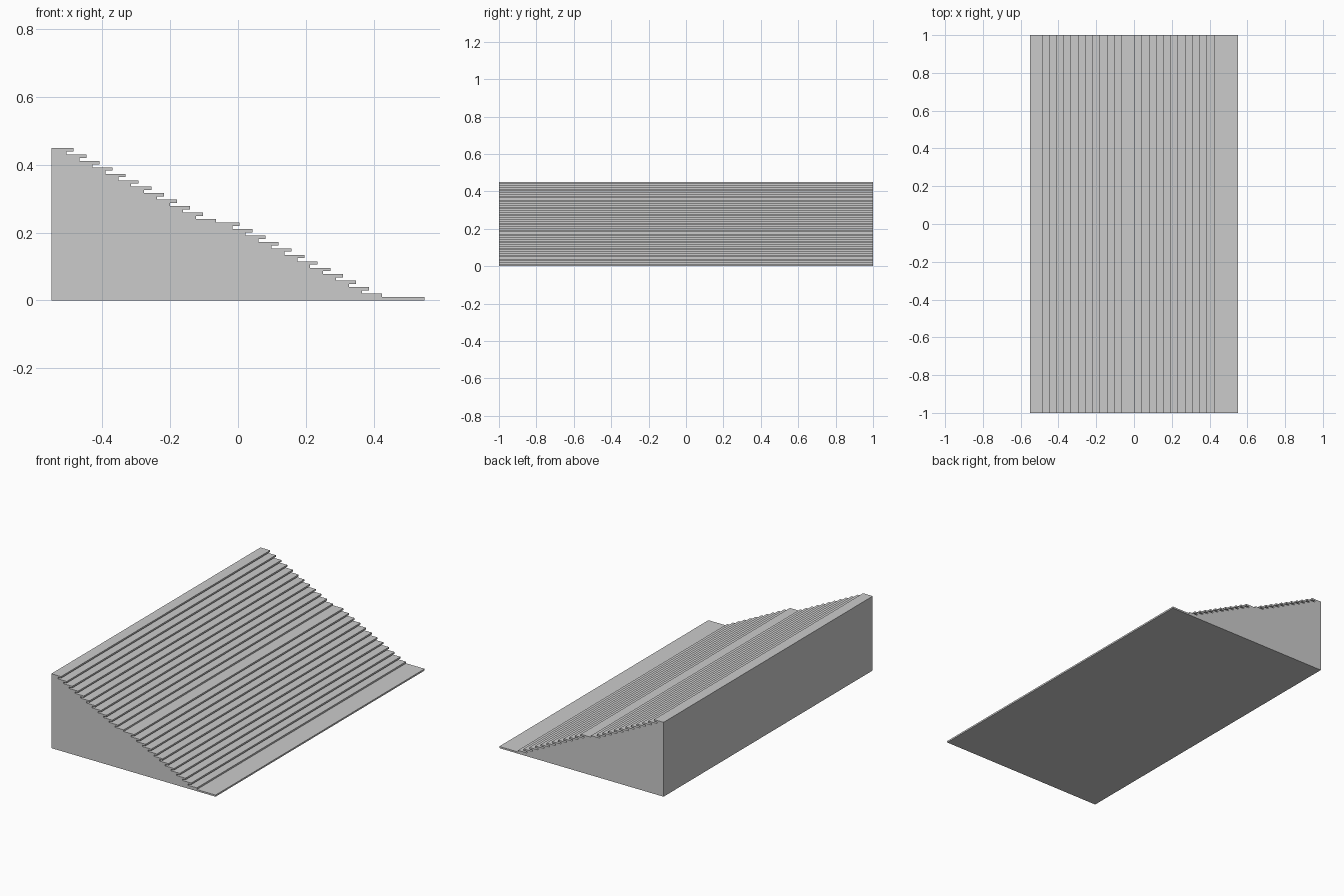
import bpy
import bmesh

if "Cube" in bpy.data.objects:
    bpy.data.objects.remove(bpy.data.objects["Cube"])

LENGTH = 2.0      # along y
STEPS = 11        # risers per flight
RUN = 0.42 / STEPS
RISE = 0.21 / STEPS
SLAB = 0.01       # tread thickness
NOSE = 0.021      # tread overhang


def flight(x, z):
    """Side outline of one flight of overhanging treads, going down."""
    pts = []
    for i in range(STEPS + 1):
        nx, nz = x + i * RUN, z - i * RISE
        pts += [(nx, nz), (nx, nz - SLAB)]
        if i < STEPS:
            pts += [(nx - NOSE, nz - SLAB), (nx - NOSE, nz - RISE)]
    return pts


# Side profile: back wall, upper flight, landing, lower flight, bottom slab
profile = [(-0.55, 0.0), (-0.55, 0.45)]
profile += flight(-0.485, 0.45)
profile += flight(0.005, 0.23)
profile += [(0.55, SLAB), (0.55, 0.0)]

# Extrude the profile along y
bm = bmesh.new()
face = bm.faces.new([bm.verts.new((x, -LENGTH / 2, z)) for x, z in profile])
ext = bmesh.ops.extrude_face_region(bm, geom=[face], use_keep_orig=True)
verts = [g for g in ext["geom"] if isinstance(g, bmesh.types.BMVert)]
bmesh.ops.translate(bm, verts=verts, vec=(0, LENGTH, 0))
bmesh.ops.recalc_face_normals(bm, faces=bm.faces)

mesh = bpy.data.meshes.new("wide_staircase")
bm.to_mesh(mesh)
bm.free()
bpy.context.collection.objects.link(bpy.data.objects.new("wide_staircase", mesh))
